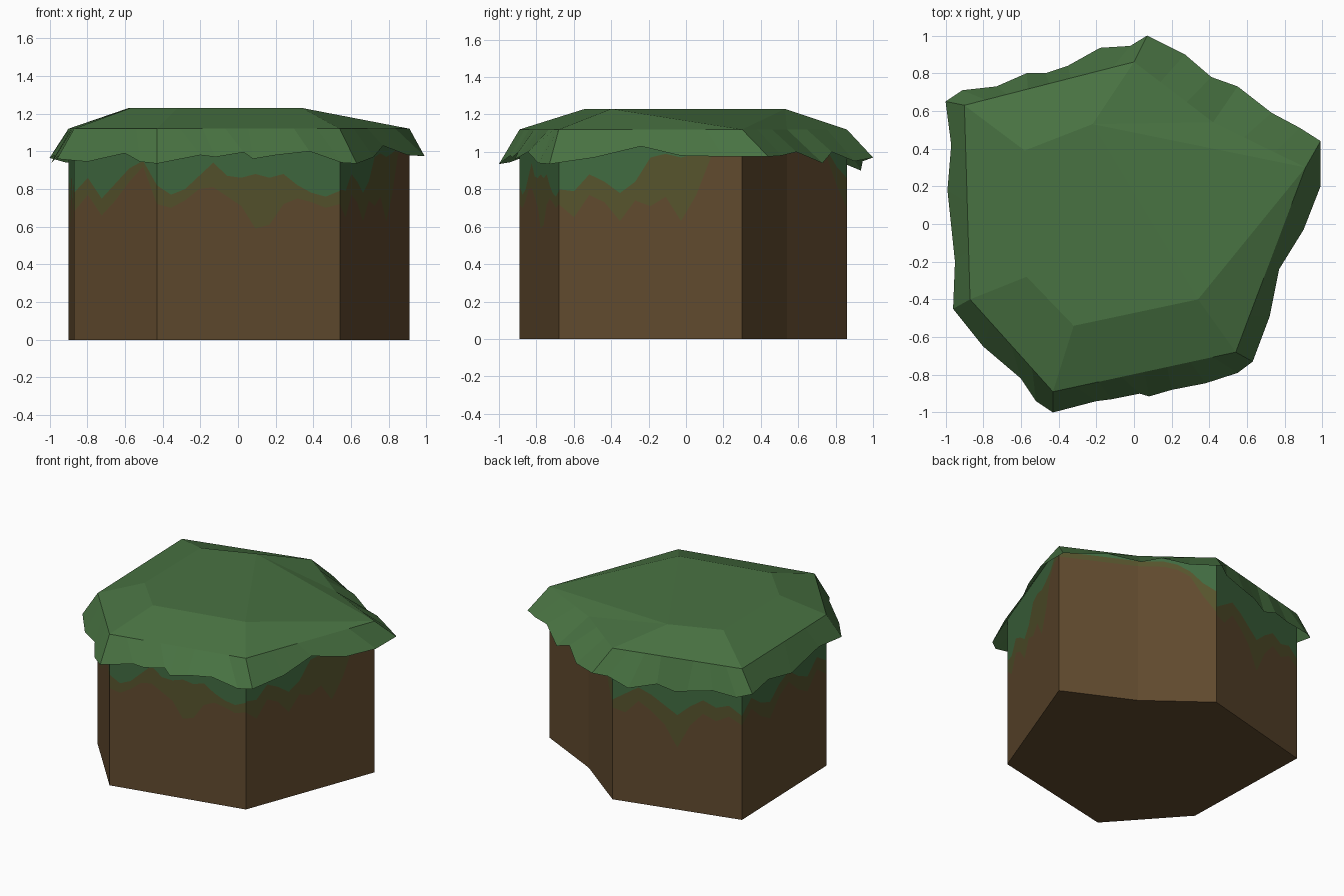
import bpy
import bmesh
from mathutils import Vector

if "Cube" in bpy.data.objects:
    bpy.data.objects.remove(bpy.data.objects["Cube"], do_unlink=True)


def make_material(name, red, green, blue):
    colour = [(c / 255) ** 2.2 for c in (red, green, blue)] + [1]
    mat = bpy.data.materials.new(name)
    mat.use_nodes = True
    mat.diffuse_color = colour
    shader = mat.node_tree.nodes["Principled BSDF"]
    shader.inputs["Base Color"].default_value = colour
    shader.inputs["Roughness"].default_value = 1
    return mat


GRASS = make_material("grass green", 74, 114, 68)
MOSS = make_material("moss green", 67, 107, 67)
OLIVE = make_material("olive stain", 87, 85, 49)
SOIL = make_material("soil brown", 97, 76, 50)

RIM_Z, TOP_Z = 1.12, 1.23

# Corner outline, counter-clockwise from the front right corner
CORNERS = dict(a=(-.43, -.89), b=(.54, -.68), c=(.91, .30), d=(.42, .54),
               e=(0, .86), f=(-.90, .63), g=(-.87, -.40))
WALLS = ("ab", "bc", "cd", "de", "ef", "fg", "ga")

# Raised plateau inside the rim
PLATEAU = dict(p=(-.32, -.54), q=(.34, -.40), r=(-.22, .53),
               s=(-.58, .39), t=(-.57, -.28))
CAP_FACES = ("pqrst", "abqp", "bcq", "qcr", "cdr", "der", "efsr", "fgts", "gapt")

# Lower edges of the olive and moss stains along each wall, in hundredths
STAINS = dict(
    ab=((72, 70, 74, 80, 81, 76, 71, 59, 61, 72, 75, 73, 70, 72),
        (82, 77, 80, 87, 94, 87, 86, 88, 86, 88, 82, 78, 76, 79)),
    bc=((72, 65, 77, 73, 63, 74, 71, 76, 63, 77, 98, 104, 104),
        (80, 79, 88, 84, 78, 84, 97, 99, 97, 99, 102, 108, 108)),
    cd=((104, 104), (108, 108)),
    de=((104, 104, 104, 102, 97, 82, 70),
        (108, 108, 108, 106, 101, 92, 86)),
    ef=((68, 66, 76, 70, 62, 46, 64, 74, 70, 75, 70),
        (74, 80, 86, 82, 76, 70, 78, 84, 80, 83, 77)),
    fg=((70, 78, 68, 62, 74, 80, 70, 64, 76, 68),
        (77, 86, 78, 74, 83, 88, 80, 75, 85, 78)),
    ga=((68, 77, 66, 74, 84, 92, 72),
        (78, 86, 75, 83, 91, 95, 82)))

# Ragged hem of the overhanging skirt: corner point, then points up to the next
HEM = dict(
    ab=[(-.43, -1.0, .935), (-.2, -.94, .98), (-.12, -.93, .97), (.03, -.90, .995),
        (.08, -.915, .96), (.2, -.88, .98), (.38, -.845, 1.0), (.55, -.79, .94)],
    bc=[(.63, -.73, .935), (.72, -.49, .97), (.77, -.24, 1.03), (.9, -.03, .98),
        (.99, .2, .975)],
    cd=[(.99, .44, .975), (.88, .51, .98), (.73, .59, 1.0)],
    de=[(.55, .73, .94), (.41, .78, 1.0), (.27, .9, .95)],
    ef=[(.07, 1.0, .97), (-.02, .945, .95), (-.18, .935, .9), (-.35, .84, .94),
        (-.47, .8, .9), (-.57, .8, .93), (-.73, .73, .95), (-.91, .71, .94)],
    fg=[(-1.0, .65, .965), (-.97, .42, .98), (-.99, .18, .94), (-.95, -.2, .98)],
    ga=[(-.96, -.45, .96), (-.8, -.65, .945), (-.6, -.82, .99), (-.52, -.94, .945)])


def along(wall, count, heights):
    """Evenly spaced points on one wall at the given heights."""
    start, end = (Vector(CORNERS[k]) for k in wall)
    points = []
    for i in range(count):
        x, y = start.lerp(end, i / (count - 1))
        z = heights if isinstance(heights, (int, float)) else heights[i] / 100
        points.append((x, y, z))
    return points


def add_face(bm, points, slot=0):
    face = bm.faces.new([bm.verts.new(p) for p in points])
    face.material_index = slot


def strip(bm, low, high, slot=0):
    """Quads between a lower and an upper row of points."""
    for i in range(len(low) - 1):
        add_face(bm, (low[i], low[i + 1], high[i + 1], high[i]), slot)


def finish(bm, name, materials):
    bmesh.ops.remove_doubles(bm, verts=bm.verts, dist=0.0005)
    mesh = bpy.data.meshes.new(name)
    bm.to_mesh(mesh)
    bm.free()
    for mat in materials:
        mesh.materials.append(mat)
    obj = bpy.data.objects.new(name, mesh)
    bpy.context.collection.objects.link(obj)
    return obj


# Earth block: stained walls and flat underside
bm = bmesh.new()
for wall in WALLS:
    olive, moss = STAINS[wall]
    rows = [along(wall, len(olive), h) for h in (0, olive, moss, RIM_Z)]
    for slot in range(3):
        strip(bm, rows[slot], rows[slot + 1], slot)
add_face(bm, [(x, y, 0) for x, y in reversed(CORNERS.values())])
finish(bm, "earth_block", (SOIL, OLIVE, MOSS))

# Grass cap: faceted top sloping down to the rim
bm = bmesh.new()
spots = {k: (*v, RIM_Z) for k, v in CORNERS.items()}
spots.update({k: (*v, TOP_Z) for k, v in PLATEAU.items()})
for keys in CAP_FACES:
    add_face(bm, [spots[k] for k in keys])
finish(bm, "grass_cap", (GRASS,))

# Grass skirt: ragged flaps hanging from the rim
bm = bmesh.new()
for wall, following in zip(WALLS, WALLS[1:] + WALLS[:1]):
    hem = HEM[wall] + HEM[following][:1]
    strip(bm, hem, along(wall, len(hem), RIM_Z))
finish(bm, "grass_skirt", (GRASS,))
